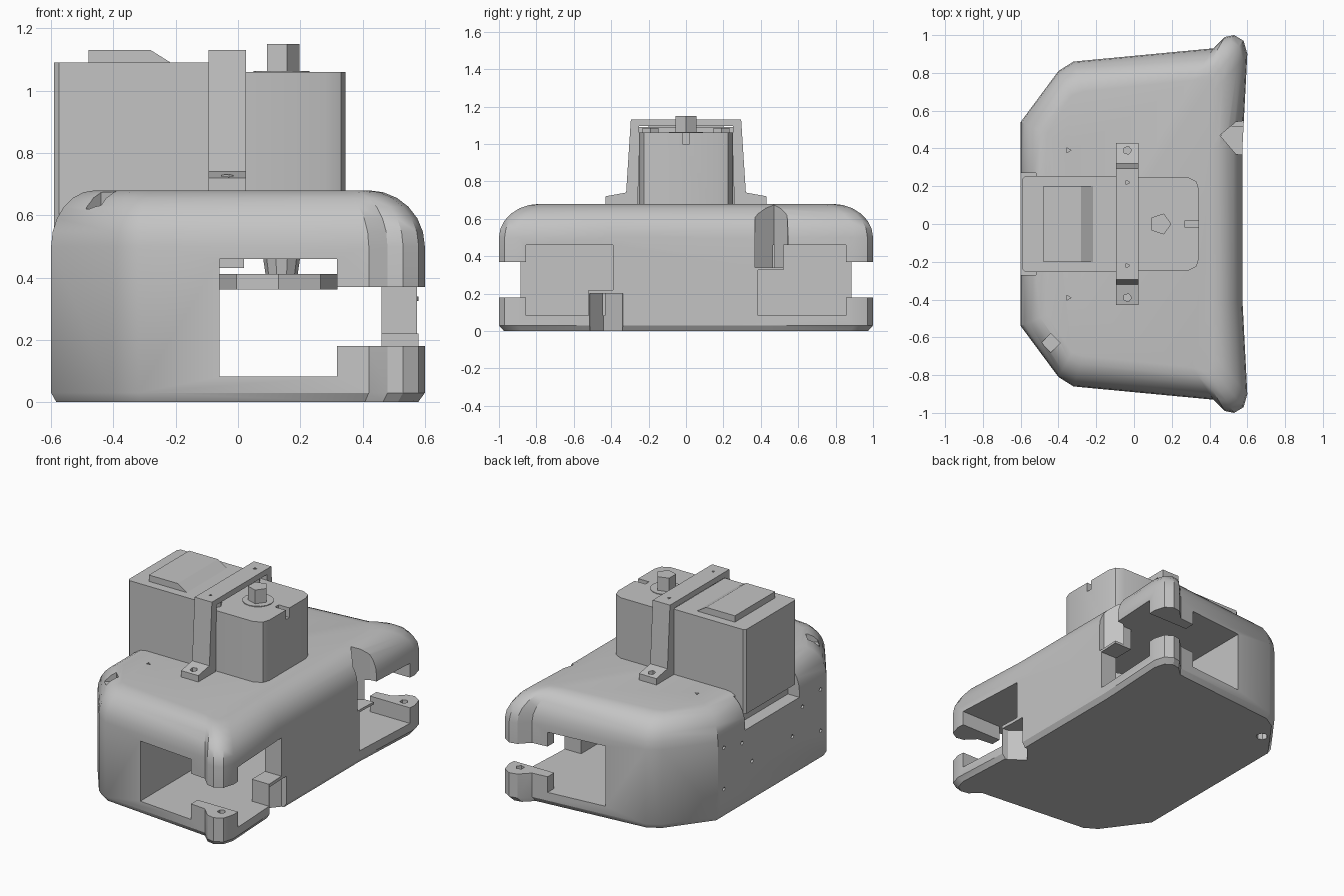
import bpy, bmesh, math
from mathutils import Vector

cube = bpy.data.objects.get("Cube")
if cube:
    bpy.data.objects.remove(cube, do_unlink=True)

GREY = (0.55, 0.55, 0.55, 1)
mat = bpy.data.materials.new("plain grey")
mat.use_nodes = True
mat.diffuse_color = GREY
mat.node_tree.nodes["Principled BSDF"].inputs["Base Color"].default_value = GREY


def loft(name, rings):
    """Closed solid through rings that share a point count."""
    bm = bmesh.new()
    loops = [[bm.verts.new(p) for p in ring] for ring in rings]
    n = len(loops[0])
    for a, b in zip(loops, loops[1:]):
        for i in range(n):
            j = (i + 1) % n
            bm.faces.new((a[i], a[j], b[j], b[i]))
    bm.faces.new(loops[0][::-1])
    bm.faces.new(loops[-1])
    bmesh.ops.recalc_face_normals(bm, faces=bm.faces)
    mesh = bpy.data.meshes.new(name)
    bm.to_mesh(mesh)
    bm.free()
    mesh.materials.append(mat)
    obj = bpy.data.objects.new(name, mesh)
    bpy.context.collection.objects.link(obj)
    return obj


def prism(name, pts, lo, hi, axis="z"):
    """Extrude a 2D outline along one axis."""
    place = {"x": lambda a, b, c: (c, a, b),
             "y": lambda a, b, c: (a, c, b),
             "z": lambda a, b, c: (a, b, c)}[axis]
    return loft(name, [[place(a, b, c) for a, b in pts] for c in (lo, hi)])


def box(name, x, y, z):
    return prism(name, [(x[0], y[0]), (x[1], y[0]), (x[1], y[1]), (x[0], y[1])], *z)


def rod(name, a, b, r, lo, hi, sides, axis="z"):
    turn = math.tau / sides
    pts = [(a + r * math.cos(i * turn), b + r * math.sin(i * turn)) for i in range(sides)]
    return prism(name, pts, lo, hi, axis)


def activate(obj):
    bpy.ops.object.select_all(action="DESELECT")
    obj.select_set(True)
    bpy.context.view_layer.objects.active = obj


def cut(obj, *cutters):
    for cutter in cutters:
        cutter.hide_render = True
        mod = obj.modifiers.new("cut", "BOOLEAN")
        mod.operation = "DIFFERENCE"
        mod.solver = "EXACT"
        mod.object = cutter
        activate(obj)
        bpy.ops.object.modifier_apply(modifier=mod.name)
        bpy.data.objects.remove(cutter, do_unlink=True)


def smooth(obj, angle=32):
    activate(obj)
    bpy.ops.object.shade_smooth_by_angle(angle=math.radians(angle))


# Chassis shell: flared outline with rounded shoulders
outer = [(-.60, .54), (-.40, .81), (-.32, .86), (.42, .93), (.48, .99),
         (.53, 1.0), (.58, .97), (.60, .90), (.575, .42)]
inner = [(-.46, .48), (-.33, .68), (-.27, .70), (.31, .76), (.36, .78),
         (.39, .78), (.41, .76), (.42, .70), (.41, .40)]


def ring(blend, z):
    half = [Vector(o).lerp(Vector(i), blend) for o, i in zip(outer, inner)]
    return [(p.x, p.y, z) for p in half] + [(p.x, -p.y, z) for p in reversed(half)]


levels = [(.12, 0), (0, .03)]
for k in range(7):
    t = k / 6 * math.pi / 2
    levels.append((1 - math.cos(t), .50 + .18 * math.sin(t)))
body = loft("chassis", [ring(*lv) for lv in levels])

# Wheel tunnel, side windows and the slots around the corner blocks
cut(body,
    box("cutter", (-.06, .318), (-1.1, 1.1), (.082, .46)),
    box("cutter", (.10, .46), (-.855, .855), (.082, .46)))
for s in (-1, 1):
    cut(body,
        box("cutter", (.30, .70), sorted((s * .52, s * .855)), (.082, .46)),
        box("cutter", (.315, .70), sorted((s * .80, s * 1.1)), (.18, .37)))

# Bumper pockets, one from above and one from below, with gaps beyond them
pocket = [(.455, .47), (.54, .37), (.70, .36), (.70, .56), (.54, .54)]
cut(body,
    prism("cutter", pocket, .34, .8),
    box("cutter", (.40, .70), (.385, .60), (.082, .325)),
    prism("cutter", [(x, -y + .03) for x, y in pocket], -.1, .20),
    box("cutter", (.40, .70), (-.60, -.39), (.22, .46)))

# Motor recess at the rear wall, corner pocket, underside hole
cut(body,
    box("cutter", (-.70, -.52), (-.27, .27), (.47, .8)),
    rod("cutter", -.44, -.63, .05, .62, .8, 4),
    rod("cutter", -.43, .66, .035, -.1, .05, 8))

# Screw holes
for s in (-1, 1):
    cut(body, rod("cutter", -.35, s * .39, .016, .65, .7, 3))
    for y, z in ((.48, .18), (.48, .44), (.30, .40), (.20, .25)):
        cut(body, rod("cutter", s * y, z, .014, -.7, -.57, 4, "x"))
    for x in (.42, .52):
        cut(body, rod("cutter", x, s * (.5 + x * .78), .025, .13, .2, 5))
smooth(body)

# Motor housing: taller rear half and rounded front half
rear = [(-.59, -.24), (-.575, -.255), (-.09, -.255), (-.09, .255), (-.575, .255), (-.59, .24)]
prism("motor_rear", rear, .56, 1.09)
front = [(-.095, -.25), (.28, -.25), (.33, -.225), (.345, -.18),
         (.345, .18), (.33, .225), (.28, .25), (-.095, .25)]
motor = prism("motor_front", front, .60, 1.06)
cut(motor, box("cutter", (.27, .40), (-.018, .018), (1.0, 1.1)))
smooth(motor)

# Raised cap with a sloped front
prism("motor_cap", [(-.48, 1.08), (-.20, 1.08), (-.28, 1.13), (-.48, 1.13)], -.20, .20, "y")

# Hold-down strap with feet
side = [(.43, .67), (.43, .72), (.32, .74), (.295, 1.13)]
under = [(-.257, .67), (-.25, 1.095), (.25, 1.095), (.257, .67)]
strap = prism("strap", side + [(-y, z) for y, z in reversed(side)] + under, -.095, .025, "x")
for s in (-1, 1):
    cut(strap, rod("cutter", -.035, s * .39, .022, .70, .8, 5),
        rod("cutter", -.035, s * .22, .013, 1.115, 1.2, 3))
    rod("strap_screw", -.035, s * .19, .05, 1.05, 1.085, 6)

# Top knob and its low collar
rod("top_knob", .14, 0, .058, 1.05, 1.15, 5)
rod("knob_collar", .14, 0, .09, 1.05, 1.064, 16)

# Output shaft, drive disc and roof rib inside the tunnel
turn = math.tau / 10
loft("output_shaft", [[(.14 + r * math.cos(i * turn), r * math.sin(i * turn), z)
                       for i in range(10)] for r, z in ((.05, .40), (.062, .48))])
rod("drive_disc", .13, 0, .19, .362, .412, 8)
box("roof_rib", (-.07, .02), (-.20, .20), (.43, .47))
